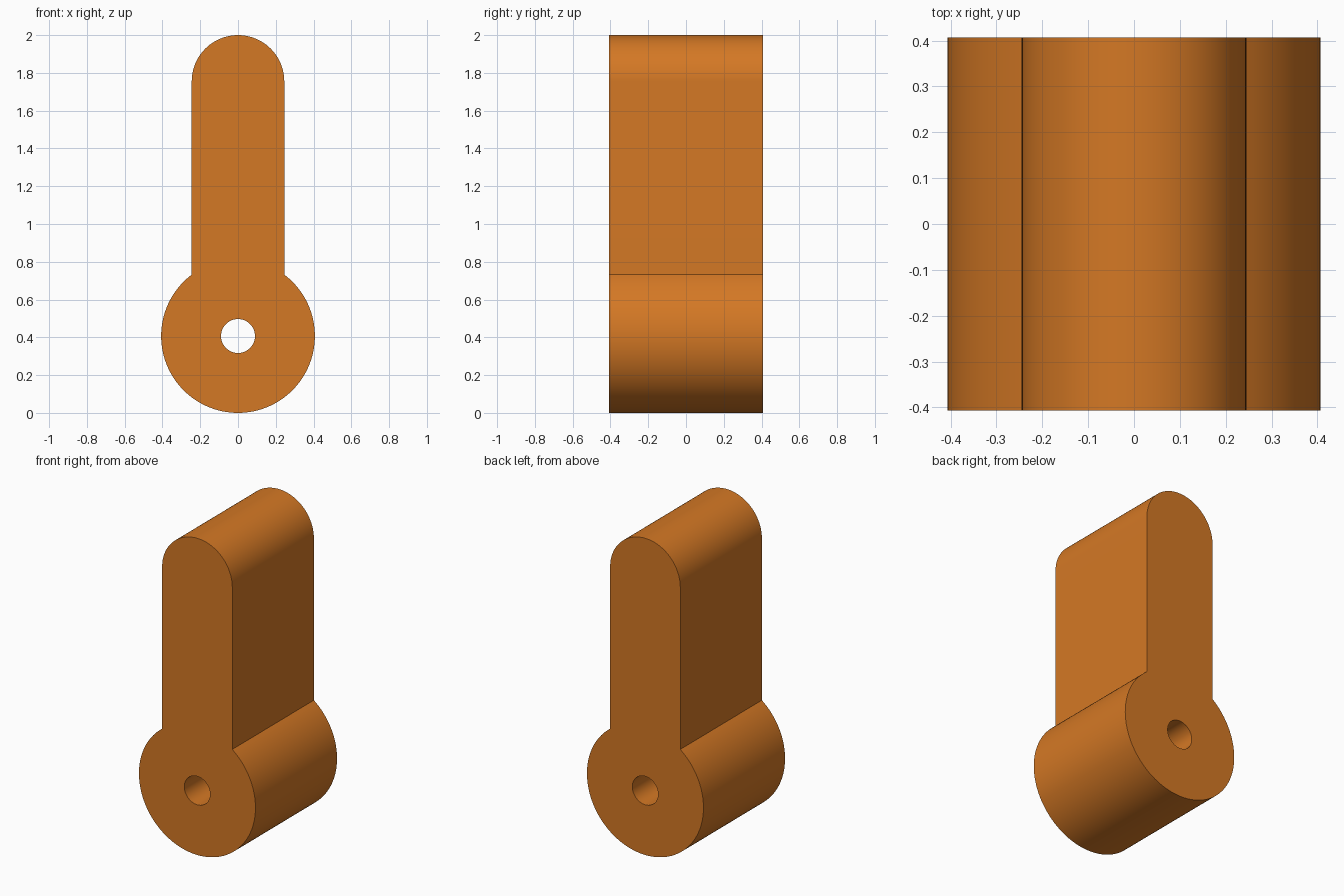
import bpy, bmesh, math

if "Cube" in bpy.data.objects:
    bpy.data.objects.remove(bpy.data.objects["Cube"])

R, HOLE = 0.407, 0.09       # round base and its bore
ARM, TOP = 0.245, 2.0       # half width of the arm, overall height
DEPTH = 0.407               # half depth


def arc(cz, r, a0, a1, n):
    """Points (x, z) from angle a0 to a1, both ends included."""
    return [(r * math.cos(a0 + (a1 - a0) * i / n),
             cz + r * math.sin(a0 + (a1 - a0) * i / n)) for i in range(n + 1)]


# outline: round base open at the top, joined to the arm with a round end
join = math.acos(ARM / R)
outline = arc(R, R, math.pi - join, 2 * math.pi + join, 96)
outline += arc(TOP - ARM, ARM, 0, math.pi, 48)
bore = arc(R, HOLE, 0, 2 * math.pi, 48)[:-1]

bm = bmesh.new()
edges = []
for loop in (outline, bore):
    vs = [bm.verts.new((x, -DEPTH, z)) for x, z in loop]
    edges += [bm.edges.new((vs[i - 1], vs[i])) for i in range(len(vs))]
bmesh.ops.triangle_fill(bm, edges=edges, use_beauty=True, normal=(0, -1, 0))

# extrude to full depth
res = bmesh.ops.extrude_face_region(bm, geom=bm.faces[:], use_keep_orig=True)
moved = [g for g in res["geom"] if isinstance(g, bmesh.types.BMVert)]
bmesh.ops.translate(bm, verts=moved, vec=(0, 2 * DEPTH, 0))
bmesh.ops.recalc_face_normals(bm, faces=bm.faces[:])

mesh = bpy.data.meshes.new("lever_arm")
bm.to_mesh(mesh)
bm.free()

mat = bpy.data.materials.new("orange")
mat.diffuse_color = (0.658, 0.188, 0.018, 1)
mat.use_nodes = True
mat.node_tree.nodes["Principled BSDF"].inputs["Base Color"].default_value = mat.diffuse_color
mesh.materials.append(mat)

obj = bpy.data.objects.new("lever_arm", mesh)
bpy.context.collection.objects.link(obj)
bpy.context.view_layer.objects.active = obj
obj.select_set(True)
bpy.ops.object.shade_smooth_by_angle(angle=math.radians(30))
